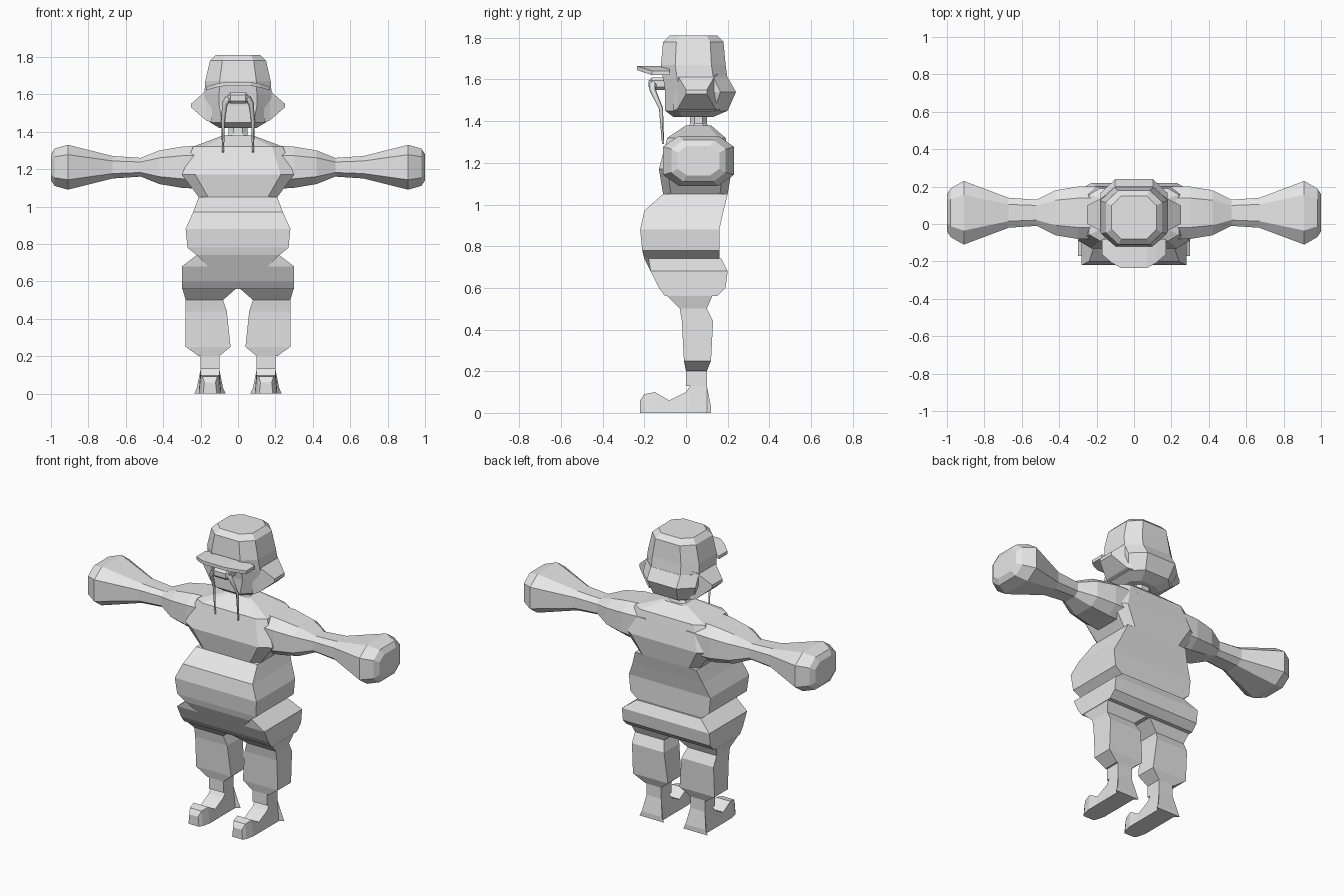
import bpy, bmesh
from mathutils import Matrix, Vector

default_cube = bpy.data.objects.get("Cube")
if default_cube:
    bpy.data.objects.remove(default_cube)

grey = (0.8, 0.8, 0.8, 1)
clay = bpy.data.materials.new("light grey")
clay.use_nodes = True
clay.diffuse_color = grey
clay.node_tree.nodes["Principled BSDF"].inputs["Base Color"].default_value = grey


def add_object(name, data, mirror):
    data.materials.append(clay)
    part = bpy.data.objects.new(name, data)
    bpy.context.collection.objects.link(part)
    if mirror:
        modifier = part.modifiers.new("mirror", 'MIRROR')
        modifier.use_mirror_merge = False
    return part


def finish(name, bm, mirror):
    bmesh.ops.remove_doubles(bm, verts=bm.verts, dist=0.001)
    bmesh.ops.recalc_face_normals(bm, faces=bm.faces)
    mesh = bpy.data.meshes.new(name)
    bm.to_mesh(mesh)
    bm.free()
    return add_object(name, mesh, mirror)


def skin(name, outlines, mirror=False):
    """Join a row of equal outlines into one closed solid."""
    bm = bmesh.new()
    loops = [[bm.verts.new(point) for point in outline] for outline in outlines]
    for first, second in zip(loops, loops[1:]):
        for i in range(len(first)):
            bm.faces.new((first[i - 1], first[i], second[i], second[i - 1]))
    bm.faces.new(loops[0])
    bm.faces.new(loops[-1])
    return finish(name, bm, mirror)


def chamfered(left, right, low, high, corner):
    """Corner points of a rectangle, each corner cut by a share of its size."""
    a, b = corner * (right - left), corner * (high - low)
    return ((left + a, low), (right - a, low), (right, low + b), (right, high - b),
            (right - a, high), (left + a, high), (left, high - b), (left, low + b))


def column(name, rings, corner=0, mirror=False):
    """Stack of level slices: height, left, right, front, back."""
    skin(name, [[(x, y, z) for x, y in chamfered(left, right, front, back, corner)]
                for z, left, right, front, back in rings], mirror)


def trunk(name, rings, corner=0):
    """Column centred on the body: height, half width, front, back."""
    column(name, [(z, -half, half, front, back) for z, half, front, back in rings], corner)


def limb(name, rings, y, z, corner=0):
    """Mirrored sideways form about an axis: distance, half depth, half height."""
    skin(name, [[(x, y + dy, z + dz) for dy, dz in chamfered(-deep, deep, -tall, tall, corner)]
                for x, deep, tall in rings], mirror=True)


def block(name, centre, size, mirror=False):
    bm = bmesh.new()
    bmesh.ops.create_cube(bm, size=1, matrix=Matrix.LocRotScale(Vector(centre), None, Vector(size)))
    return finish(name, bm, mirror)


# Trunk: boxy trousers and belly under a rounder chest
trunk("hips", [(.56, .3, -.1, .15), (.6, .3, -.13, .19),
               (.68, .3, -.17, .2), (.74, .22, -.18, .17)])
trunk("belly", [(.62, .1, -.14, .1), (.74, .22, -.2, .16), (.78, .27, -.21, .16),
                (.88, .28, -.22, .16), (.97, .24, -.2, .18), (1.05, .21, -.11, .2)])
trunk("chest", [(1.05, .21, -.11, .2), (1.17, .3, -.13, .22),
                (1.32, .24, -.09, .19), (1.38, .08, 0, .12)], corner=.12)

# Arms swelling into large fists
limb("arm", [(.14, .14, .12), (.3, .14, .11), (.42, .12, .09), (.52, .07, .05),
             (.67, .08, .06), (.91, .17, .12), (.98, .13, .1), (1, .1, .07)],
     y=.06, z=1.21, corner=.22)

# Legs
column("trouser_leg", [(.2, .1, .21, 0, .1), (.25, .04, .28, -.01, .12),
                       (.44, .06, .28, -.02, .13), (.5, .08, .28, -.03, .1),
                       (.57, 0, .3, -.1, .13)], mirror=True)
block("ankle", centre=(.15, .05, .17), size=(.1, .1, .08), mirror=True)

# Shoes: a side outline that narrows toward its top edge
shoe = []
for y, top, half in ((-.22, .06, .03), (-.2, .09, .04), (-.15, .1, .05), (-.08, .06, .05),
                     (0, .1, .05), (.02, .13, .05), (.1, .13, .05), (.12, .03, .07)):
    shoe.append([(.15 - half * 1.2, y, 0), (.15 + half * 1.2, y, 0),
                 (.15 + half, y, top), (.15 - half, y, top)])
skin("shoe", shoe, mirror=True)

# Head, cap and ears
trunk("neck", [(1.35, .08, 0, .12), (1.39, .05, .02, .1), (1.46, .05, .02, .1)], corner=.25)
trunk("head", [(1.42, .1, -.06, .13), (1.45, .15, -.1, .2),
               (1.54, .18, -.1, .24), (1.61, .18, -.11, .2)], corner=.22)
trunk("cap", [(1.6, .18, -.11, .2), (1.67, .175, -.12, .19),
              (1.78, .15, -.11, .18), (1.81, .12, -.08, .15)], corner=.22)
limb("ear", [(.14, .11, .09), (.17, .09, .08), (.25, .05, .01)], y=.05, z=1.54)

# Brim: a thin plate that droops and shortens toward its sides
brim = []
for x in (-.17, -.12, -.07, .07, .12, .17):
    droop = x * x
    front, z = -.25 + 3 * droop, 1.66 - droop
    brim.append([(x, -.08, z - .01), (x, front, z - .01), (x, front, z + .01), (x, -.08, z + .01)])
skin("cap_brim", brim)

# Nose
nose = block("nose", centre=(0, -.13, 1.58), size=(.11, .1, .06))
bevel = nose.modifiers.new("bevel", 'BEVEL')
bevel.width = .015
bevel.segments = 1

# Moustache: one tapered strand on each side
curve = bpy.data.curves.new("moustache", 'CURVE')
curve.dimensions = '3D'
curve.bevel_depth = .02
curve.bevel_resolution = 0
curve.use_fill_caps = True
strand = curve.splines.new('POLY')
path = [(.05, -.16, 1.58), (.07, -.16, 1.55), (.08, -.12, 1.46), (.08, -.11, 1.29)]
strand.points.add(len(path) - 1)
for index, (point, place) in enumerate(zip(strand.points, path)):
    point.co = (*place, 1)
    point.radius = 1 - index / len(path)
add_object("moustache", curve, mirror=True)
